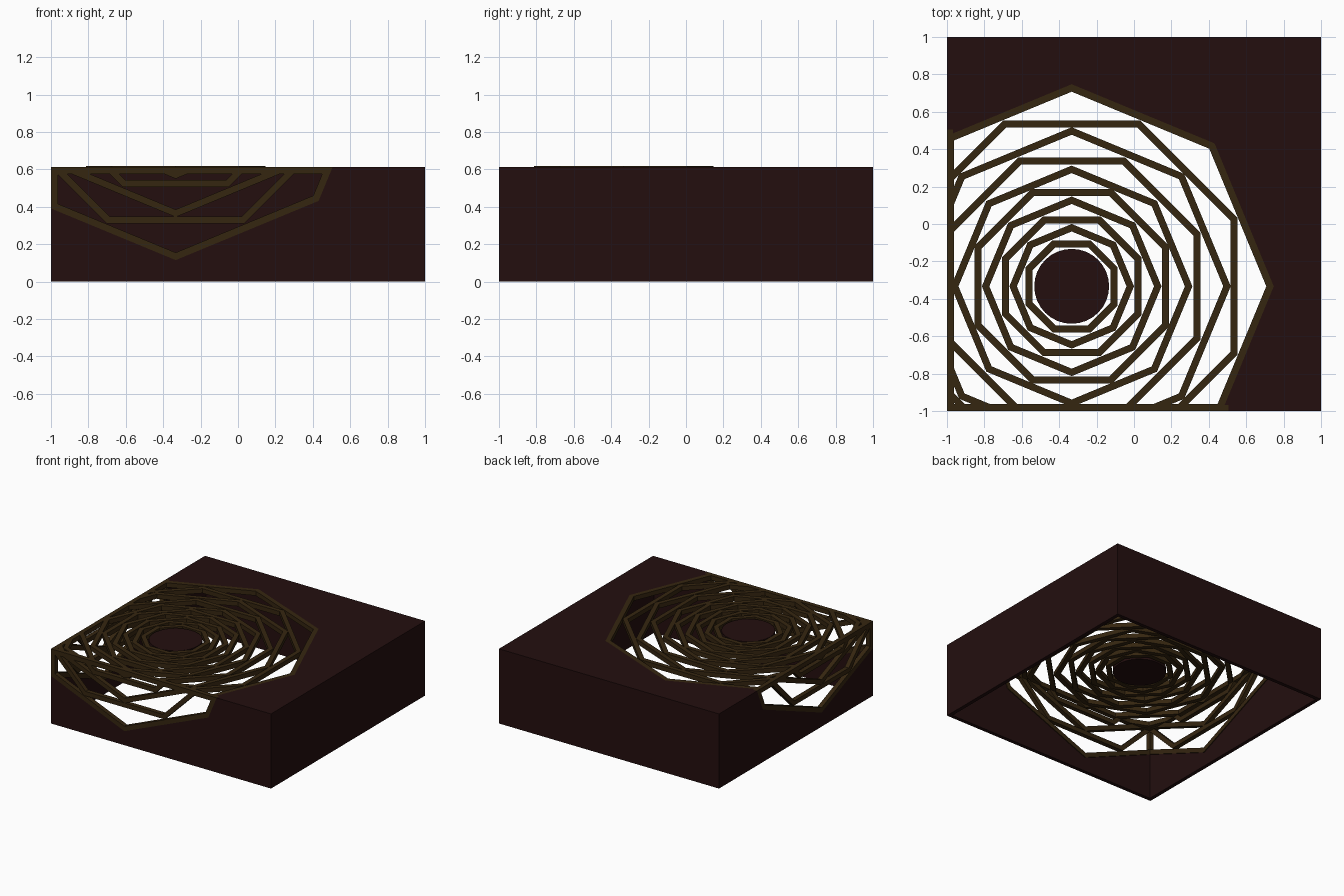
import bpy, bmesh
from math import cos, sin, pi
from mathutils import Vector

default = bpy.data.objects.get("Cube")
if default:
    bpy.data.objects.remove(default)

H = 0.613          # box height
WALL = 0.03        # wall thickness
BAR = 0.037        # lattice bar width and depth
C = -0.333         # pattern centre along x and y
ZC = 1.195         # pattern centre height on the two pierced walls
RADII = [1.08, 0.958, 0.85, 0.745, 0.645, 0.563, 0.48, 0.404, 0.333, 0.266]


def material(name, rgb):
    m = bpy.data.materials.new(name)
    m.use_nodes = True
    m.diffuse_color = (*rgb, 1)
    m.node_tree.nodes["Principled BSDF"].inputs["Base Color"].default_value = (*rgb, 1)
    return m


maroon = material("dark maroon", (0.017, 0.0045, 0.0045))
bronze = material("dark bronze", (0.036, 0.019, 0.005))


def finish(bm, name, mat):
    bmesh.ops.recalc_face_normals(bm, faces=bm.faces[:])
    mesh = bpy.data.meshes.new(name)
    bm.to_mesh(mesh)
    bm.free()
    mesh.materials.append(mat)
    ob = bpy.data.objects.new(name, mesh)
    bpy.context.collection.objects.link(ob)
    return ob


def add_box(bm, lo, hi):
    geo = bmesh.ops.create_cube(bm, size=1)
    lo, hi = Vector(lo), Vector(hi)
    for v in geo["verts"]:
        v.co = (lo + hi) / 2 + v.co * (hi - lo)


# Each panel maps pattern coordinates and depth below the outer surface to space
PANELS = {
    "top": lambda u, v, d: (C + u, C + v, H - d),
    "front": lambda u, v, d: (C + u, -1 + d, ZC + v),
    "right": lambda u, v, d: (-1 + d, C + u, ZC + v),
}


def octagon(bm, place, r, turn, depth):
    return [bm.verts.new(place(r * cos(turn + k * pi / 4), r * sin(turn + k * pi / 4), depth))
            for k in range(8)]


def add_ring(bm, place, r, turn, d0, d1):
    inner = r - BAR / cos(pi / 8)
    loops = [octagon(bm, place, a, turn, d)
             for a, d in ((r, d0), (inner, d0), (inner, d1), (r, d1))]
    for a, b in zip(loops, loops[1:] + loops[:1]):
        for k in range(8):
            n = (k + 1) % 8
            bm.faces.new((a[k], a[n], b[n], b[k]))


def clip(bm, point, normal):
    bmesh.ops.bisect_plane(bm, geom=bm.verts[:] + bm.edges[:] + bm.faces[:],
                           plane_co=point, plane_no=normal, clear_outer=True)
    bmesh.ops.holes_fill(bm, edges=[e for e in bm.edges if e.is_boundary], sides=0)


# Open-bottomed box
bm = bmesh.new()
add_box(bm, (-1, -1, 0), (1, 1, H))
shell = finish(bm, "box_shell", maroon)


def cut(name, bm):
    cutter = finish(bm, name, maroon)
    cutter.hide_render = True
    cutter.hide_viewport = True
    cutter.display_type = "WIRE"
    mod = shell.modifiers.new(name, "BOOLEAN")
    mod.operation = "DIFFERENCE"
    mod.solver = "EXACT"
    mod.object = cutter


bm = bmesh.new()
add_box(bm, (-1 + WALL, -1 + WALL, -0.2), (1 - WALL, 1 - WALL, H - WALL))
cut("cavity_cutter", bm)

# Octagonal openings and nested lattice rings on the three panels
for side, place in PANELS.items():
    bm = bmesh.new()
    a = octagon(bm, place, RADII[0], 0, -0.1)
    b = octagon(bm, place, RADII[0], 0, WALL + 0.002)
    bm.faces.new(a)
    bm.faces.new(b)
    for k in range(8):
        n = (k + 1) % 8
        bm.faces.new((a[k], a[n], b[n], b[k]))
    cut(side + "_opening_cutter", bm)

    bm = bmesh.new()
    for i, r in enumerate(RADII):
        lift = 0.005 if side == "top" and r < 0.5 else 0
        add_ring(bm, place, r, (i % 2) * pi / 8, -lift, BAR - lift)
    if side != "right":
        clip(bm, (-1, 0, 0), (-1, 0, 0))
    if side != "front":
        clip(bm, (0, -1, 0), (0, -1, 0))
    if side != "top":
        clip(bm, (0, 0, H), (0, 0, 1))
    finish(bm, side + "_lattice", bronze)

# Bars along the folded edges of the opening
bm = bmesh.new()
add_box(bm, (-1, -1, H - BAR), (0.47, -1 + BAR, H))
add_box(bm, (-1, -1, H - BAR), (-1 + BAR, 0.47, H))
add_box(bm, (-1, -1, 0.39), (-1 + BAR, -1 + BAR, H))
finish(bm, "edge_bars", bronze)

# Central disc
bm = bmesh.new()
bmesh.ops.create_cone(bm, cap_ends=True, segments=32, radius1=0.2, radius2=0.2, depth=BAR)
bmesh.ops.translate(bm, verts=bm.verts[:], vec=(C, C, H - BAR / 2))
finish(bm, "centre_disc", maroon)
